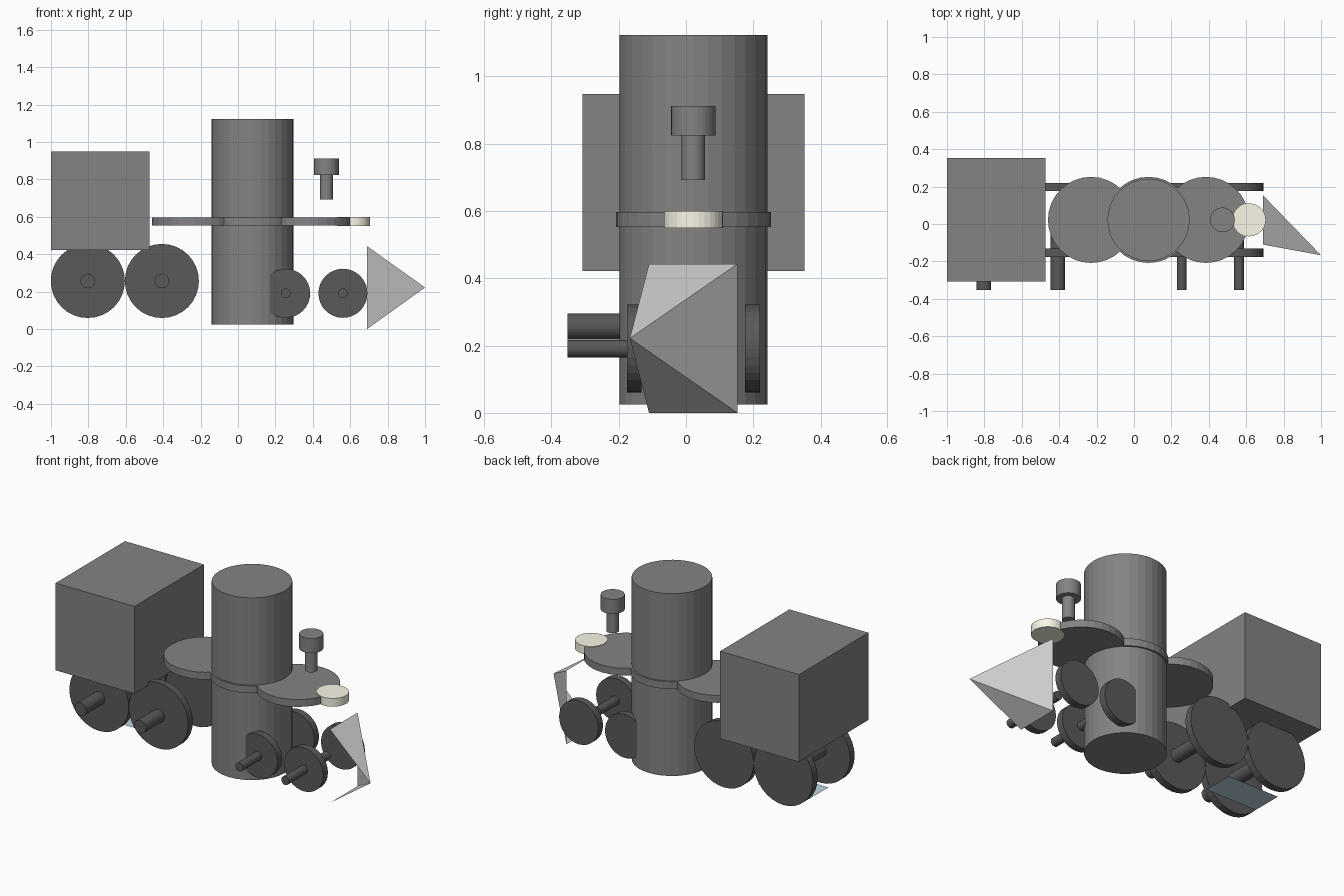
import bpy
from math import pi

if "Cube" in bpy.data.objects:
    bpy.data.objects.remove(bpy.data.objects["Cube"])

CY = 0.022  # centre line of the engine


def material(name, rgb):
    m = bpy.data.materials.new(name)
    m.diffuse_color = (*rgb, 1)
    m.use_nodes = True
    m.node_tree.nodes["Principled BSDF"].inputs["Base Color"].default_value = m.diffuse_color
    return m


BODY = material("mid_grey", (0.227, 0.227, 0.227))
DARK = material("dark_grey", (0.1, 0.1, 0.1))
CREAM = material("cream", (0.96, 0.94, 0.8))
BLUE = material("pale_blue", (0.5, 0.68, 0.76))


def mesh_object(name, verts, faces, mat=None):
    me = bpy.data.meshes.new(name)
    me.from_pydata(verts, [], faces)
    ob = bpy.data.objects.new(name, me)
    bpy.context.collection.objects.link(ob)
    if mat:
        me.materials.append(mat)
    return ob


def upright(name, x, r, z0, z1, mat=BODY):
    bpy.ops.mesh.primitive_cylinder_add(vertices=32, radius=r, depth=z1 - z0,
                                        location=(x, CY, (z0 + z1) / 2))
    ob = bpy.context.object
    ob.name = name
    ob.data.materials.append(mat)


def crosswise(name, x, z, r, y0, y1):
    bpy.ops.mesh.primitive_cylinder_add(vertices=32, radius=r, depth=y1 - y0,
                                        location=(x, (y0 + y1) / 2, z),
                                        rotation=(pi / 2, 0, 0))
    ob = bpy.context.object
    ob.name = name
    ob.data.materials.append(DARK)


# Cab
bpy.ops.mesh.primitive_cube_add(size=1, location=(-0.737, CY, 0.685))
cab = bpy.context.object
cab.name = "cab"
cab.scale = (0.526, 0.66, 0.526)
cab.data.materials.append(BODY)

# Boiler and its three bands
upright("boiler", 0.078, 0.22, 0.025, 1.123)
for i, x in enumerate((-0.23, 0.078, 0.385)):
    upright(f"boiler_band_{i + 1}", x, 0.23, 0.553, 0.597)

# Chimney and lamp
upright("chimney_pipe", 0.473, 0.035, 0.693, 0.826)
upright("chimney_cap", 0.473, 0.066, 0.824, 0.912)
upright("lamp", 0.617, 0.088, 0.55, 0.60, CREAM)

# Wheels in pairs, each pair with an axle reaching out on the front side
for kind, x, z, r, ra in (("rear", -0.803, 0.257, 0.198, 0.039),
                          ("drive", -0.407, 0.257, 0.198, 0.039),
                          ("middle", 0.255, 0.191, 0.131, 0.026),
                          ("lead", 0.561, 0.191, 0.131, 0.026)):
    for side, y in (("near", -0.154), ("far", 0.198)):
        crosswise(f"{kind}_wheel_{side}", x, z, r, y - 0.022, y + 0.022)
    crosswise(f"{kind}_axle", x, z, ra, -0.352, 0.044)

# Track guard: open shell of three triangles
mesh_object("track_guard",
            [(0.69, -0.11, 0.443), (0.69, 0.153, 0.443), (0.69, 0.153, 0),
             (0.69, -0.11, 0), (1.0, -0.167, 0.222)],
            [(1, 0, 4), (2, 1, 4), (3, 2, 4)])

# Thin plate under the cab
mesh_object("under_plate",
            [(-0.90, -0.07, 0.08), (-0.56, -0.07, 0.08),
             (-0.56, 0.115, 0.08), (-0.90, 0.115, 0.08)],
            [(0, 1, 2, 3)], BLUE)
